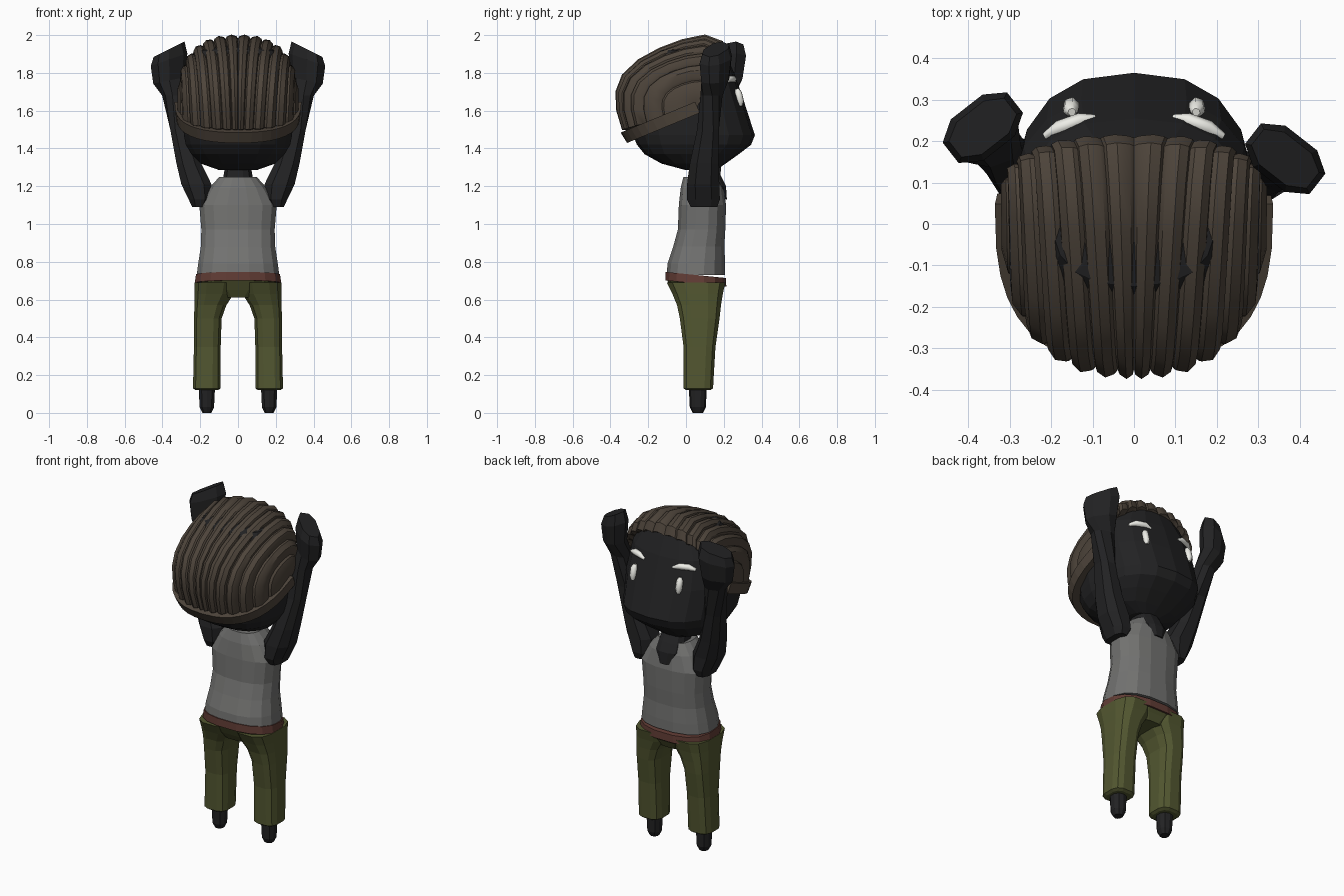
import bpy, bmesh
from math import sin, cos, pi, radians, copysign

if "Cube" in bpy.data.objects:
    bpy.data.objects.remove(bpy.data.objects["Cube"])


def mat(name, r, g, b):
    m = bpy.data.materials.new(name)
    m.diffuse_color = (r, g, b, 1)
    m.use_nodes = True
    m.node_tree.nodes["Principled BSDF"].inputs["Base Color"].default_value = m.diffuse_color
    return m


SKIN = mat("dark_skin", .016, .016, .017)
HAIR = mat("brown_hair", .075, .058, .043)
SHIRT = mat("grey_shirt", .17, .17, .165)
PANTS = mat("green_pants", .085, .095, .03)
BELT = mat("red_belt", .12, .045, .035)
WHITE = mat("white_marks", .85, .85, .8)


def spow(v, p):
    return copysign(abs(v) ** p, v)


def skin(name, rows, material, closed=True, caps=True, smooth=False):
    """Joins rows of points into one surface."""
    bm = bmesh.new()
    vs = [[bm.verts.new(p) for p in r] for r in rows]
    n = len(rows[0])
    for a, b in zip(vs, vs[1:]):
        for i in range(n if closed else n - 1):
            j = (i + 1) % n
            bm.faces.new((a[i], a[j], b[j], b[i]))
    if caps:
        bm.faces.new(vs[0])
        bm.faces.new(vs[-1])
    bmesh.ops.remove_doubles(bm, verts=bm.verts, dist=.0005)
    bmesh.ops.recalc_face_normals(bm, faces=bm.faces)
    me = bpy.data.meshes.new(name)
    bm.to_mesh(me)
    bm.free()
    me.materials.append(material)
    ob = bpy.data.objects.new(name, me)
    bpy.context.collection.objects.link(ob)
    if smooth:
        bpy.ops.object.select_all(action='DESELECT')
        bpy.context.view_layer.objects.active = ob
        ob.select_set(True)
        bpy.ops.object.shade_smooth_by_angle(angle=radians(35))
    return ob


def loft(name, sections, material, n=12, e=2.5, side=1, dy=lambda z: 0):
    """Sections: z, x0, x1, y0, y1, [rotation, x tilt, y tilt]; rounded rings."""
    rows = []
    for s in sections:
        z, x0, x1, y0, y1, rot, tx, ty = (tuple(s) + (0, 0, 0))[:8]
        ring = []
        for i in range(n):
            a = 2 * pi * (i + .5) / n
            px = (x1 - x0) / 2 * spow(cos(a), 2 / e)
            py = (y1 - y0) / 2 * spow(sin(a), 2 / e)
            c, d = cos(radians(rot)), sin(radians(rot))
            px, py = px * c - py * d, px * d + py * c
            ring.append((side * ((x0 + x1) / 2 + px), (y0 + y1) / 2 + py + dy(z),
                         z + tx * px + ty * py))
        rows.append(ring)
    return skin(name, rows, material)


# Head, tilted back with the face towards +y
loft("head", [(1.285, -.10, .10, 0, .16), (1.32, -.20, .20, -.13, .21),
              (1.37, -.25, .25, -.22, .28), (1.42, -.28, .28, -.26, .345),
              (1.47, -.29, .29, -.28, .365), (1.64, -.30, .30, -.28, .31),
              (1.80, -.28, .28, -.25, .255), (1.92, -.20, .20, -.15, .2),
              (1.95, -.08, .08, -.05, .14)], SKIN, n=18)

# Swept-back hair: arches fanned around a sideways axis through the temples
HY, HZ, HX = .06, 1.62, .32


def arch(py, pz, u, spread, k):
    a = pi / 2 * spow(u, spread)
    c, s = max(cos(a), 0) ** .7, spow(sin(a), .82)
    return (HX * s * k, HY + (py - HY) * c * k, HZ + (pz - HZ) * c * k)


profile = [(.13, 1.87), (.215, 1.915), (.195, 1.965), (.10, 2.0), (-.02, 1.975),
           (-.14, 1.93), (-.25, 1.87), (-.335, 1.79), (-.37, 1.70), (-.365, 1.60),
           (-.335, 1.50), (-.24, 1.48)]
strands, steps = 14, (0, .12, .5, .88)
rows = []
for i, (py, pz) in enumerate(profile):
    edge = i in (0, len(profile) - 1)
    spread = 1 + .7 * i / (len(profile) - 1)
    row = []
    for k in range(strands):
        for t in steps:
            bump = 0 if edge else sin(pi * t) ** .6
            row.append(arch(py, pz, (k + t) / strands * 2 - 1, spread, .955 + .055 * bump))
    row.append(arch(py, pz, 1, spread, .955))
    rows.append(row)
skin("swept_hair", rows, HAIR, closed=False, caps=False, smooth=True)

# Band of hair around the nape
rows = []
for i in range(21):
    u = -1 + i / 10
    ring = []
    for k, h in ((1.03, -.035), (1.05, .03), (.88, .03), (.88, -.035)):
        x, y, z = arch(-.315, 1.465, u, 1, k)
        ring.append((x, y - .4 * h, z + .9 * h))
    rows.append(ring)
skin("nape_hair_band", rows, HAIR)

# Eyes and brows
def bar(name, pts, r):
    cu = bpy.data.curves.new(name, 'CURVE')
    cu.dimensions = '3D'
    cu.bevel_depth, cu.bevel_resolution, cu.use_fill_caps = r, 1, True
    sp = cu.splines.new('POLY')
    sp.points.add(len(pts) - 1)
    for p, (x, y, z, w) in zip(sp.points, pts):
        p.co, p.radius = (x, y, z, 1), w
    cu.materials.append(WHITE)
    ob = bpy.data.objects.new(name, cu)
    bpy.context.collection.objects.link(ob)
    bpy.ops.object.select_all(action='DESELECT')
    bpy.context.view_layer.objects.active = ob
    ob.select_set(True)
    bpy.ops.object.convert(target='MESH')


for s, tag in ((1, "right"), (-1, "left")):
    bar(tag + "_brow", [(s * .095, .256, 1.755, .5), (s * .13, .25, 1.768, 1),
                        (s * .18, .232, 1.768, 1), (s * .215, .212, 1.755, .5)], .018)
    bar(tag + "_eye", [(s * .15, .27, 1.715, .5), (s * .152, .276, 1.695, 1),
                       (s * .152, .287, 1.65, 1), (s * .15, .29, 1.625, .5)], .02)

# Neck with the bare patch at the collar
loft("neck", [(1.13, -.05, .05, .1, .218), (1.20, -.085, .085, .05, .214),
              (1.25, -.08, .08, .01, .19), (1.33, -.065, .065, .02, .14)], SKIN)

# Tank top
loft("tank_top", [(.73, -.222, .222, -.105, .21), (.79, -.214, .214, -.10, .21),
                  (.88, -.2, .2, -.07, .205), (.97, -.197, .197, -.045, .21),
                  (1.10, -.208, .208, -.04, .214), (1.19, -.155, .155, -.03, .2),
                  (1.25, -.10, .10, -.015, .175)], SHIRT, n=16)

# Belt, a little higher on the -y side
loft("belt", [(.685, -.232, .232, -.112, .216, 0, 0, -.1),
              (.73, -.226, .226, -.11, .214, 0, 0, -.1)], BELT, n=16)

# Seat of the pants
loft("pants_seat", [(.61, -.12, .12, -.05, .17), (.65, -.2, .2, -.075, .19),
                    (.70, -.23, .23, -.11, .213, 0, 0, -.1)], PANTS, n=16)

# Legs, feet and arms
for s, tag in ((1, "right"), (-1, "left")):
    loft(tag + "_pant_leg", [(.12, .105, .225, 0, .13), (.13, .09, .24, -.015, .145),
                             (.35, .09, .235, -.015, .158), (.50, .085, .234, -.035, .18),
                             (.57, .06, .233, -.05, .188), (.63, .02, .233, -.075, .198),
                             (.69, .005, .232, -.105, .212)], PANTS, e=3, side=s)
    loft(tag + "_foot", [(0, .14, .19, .035, .09), (.03, .125, .205, .02, .105),
                         (.13, .12, .21, .015, .11)], SKIN, n=10, e=2.2, side=s)
    lean = (lambda z: 0) if s > 0 else (lambda z: .075 * max(0, min(1, (z - 1.2) / .6)))
    loft(tag + "_arm", [(1.09, .17, .245, .02, .17), (1.13, .14, .265, 0, .185),
                        (1.21, .135, .305, 0, .182), (1.32, .19, .33, .015, .178),
                        (1.50, .25, .362, .055, .178), (1.68, .275, .4, .08, .19, -20),
                        (1.76, .275, .455, .095, .215, -38, -.2),
                        (1.87, .26, .47, .09, .225, -38, -.35),
                        (1.925, .275, .455, .105, .21, -38, -.5)],
         SKIN, n=8, side=s, dy=lean)
